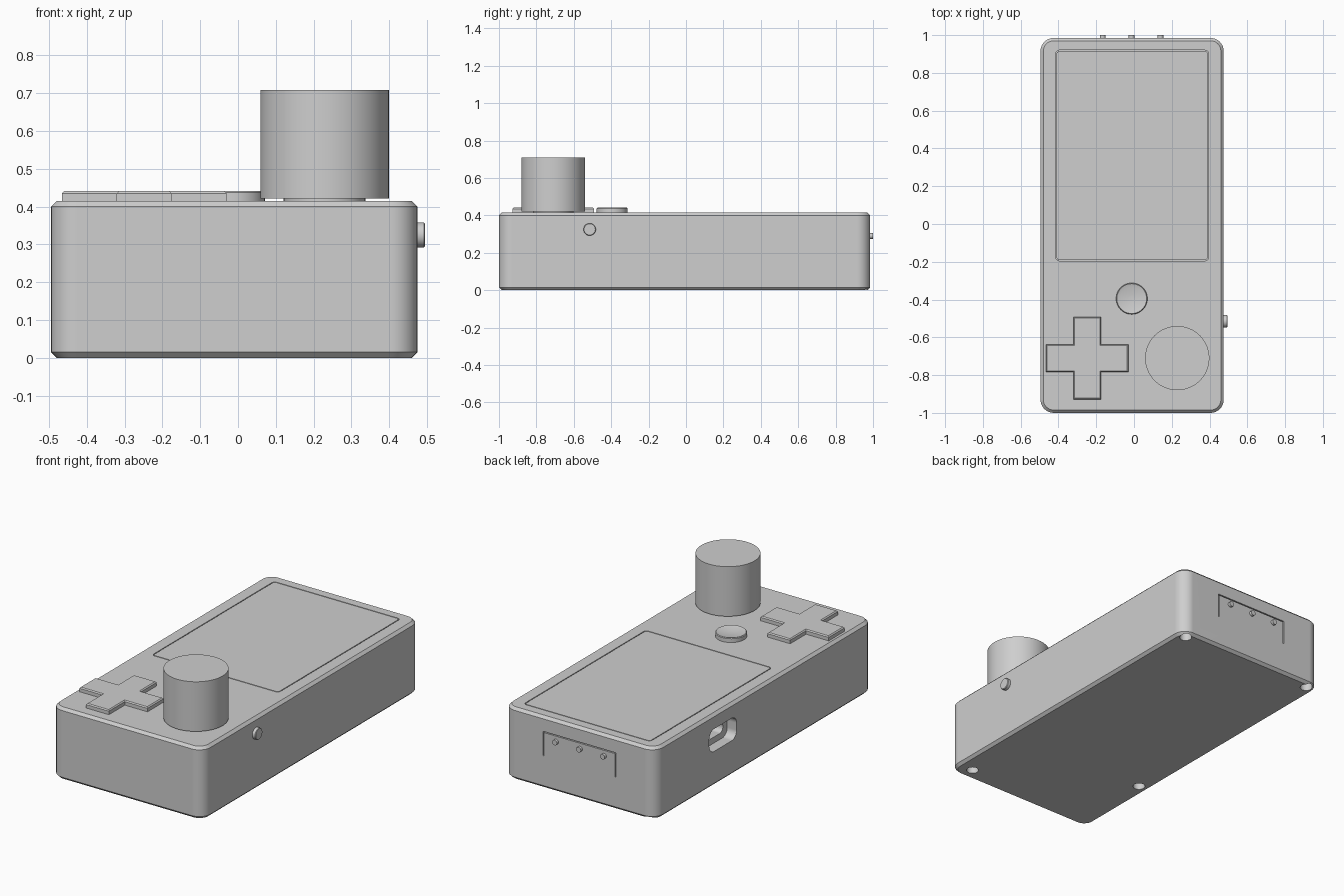
import bpy, bmesh, math
from mathutils import Vector, Matrix

cube = bpy.data.objects.get("Cube")
if cube:
    bpy.data.objects.remove(cube, do_unlink=True)

grey = bpy.data.materials.new("plain grey")
grey.use_nodes = True
tone = (0.62, 0.62, 0.62, 1)
grey.diffuse_color = tone
grey.node_tree.nodes["Principled BSDF"].inputs["Base Color"].default_value = tone


# Outlines: each returns a function giving the outline shrunk by an inset
def rounded_rect(w, h, r, segs=8):
    def outline(inset):
        rad = max(r - inset, 0.001)
        cx, cy = w / 2 - inset - rad, h / 2 - inset - rad
        pts = []
        for k, (sx, sy) in enumerate([(1, 1), (-1, 1), (-1, -1), (1, -1)]):
            for i in range(segs + 1):
                a = (k + i / segs) * math.pi / 2
                pts.append((sx * cx + rad * math.cos(a), sy * cy + rad * math.sin(a)))
        return pts
    return outline


def circle(r, segs=48):
    def outline(inset):
        step = math.tau / segs
        return [((r - inset) * math.cos(i * step), (r - inset) * math.sin(i * step))
                for i in range(segs)]
    return outline


def cross(reach, arm):
    def outline(inset):
        l, s = reach - inset, arm - inset
        quarter = [(l, -s), (l, s), (s, s)]
        pts = []
        for k in range(4):
            turn = Matrix.Rotation(k * math.pi / 2, 2)
            pts += [tuple(turn @ Vector(p)) for p in quarter]
        return pts
    return outline


# Stack of (inset, height) rings closed at both ends, pointing along a direction
def loft(name, outline, levels, centre=(0, 0, 0), direction=None):
    bm = bmesh.new()
    rings = [[bm.verts.new((x, y, z)) for x, y in outline(inset)] for inset, z in levels]
    n = len(rings[0])
    for low, high in zip(rings, rings[1:]):
        for i in range(n):
            j = (i + 1) % n
            bm.faces.new((low[i], low[j], high[j], high[i]))
    bm.faces.new(rings[0][::-1])
    bm.faces.new(rings[-1])
    bmesh.ops.recalc_face_normals(bm, faces=bm.faces)
    if direction:
        turn = Vector(direction).to_track_quat('Z', 'Y').to_matrix().to_4x4()
        bm.transform(turn)
    bm.transform(Matrix.Translation(centre))
    mesh = bpy.data.meshes.new(name)
    bm.to_mesh(mesh)
    bm.free()
    obj = bpy.data.objects.new(name, mesh)
    bpy.context.collection.objects.link(obj)
    mesh.materials.append(grey)
    return obj


def activate(obj):
    bpy.ops.object.select_all(action='DESELECT')
    obj.select_set(True)
    bpy.context.view_layer.objects.active = obj


def smooth(obj):
    activate(obj)
    bpy.ops.object.shade_smooth_by_angle(angle=math.radians(30))
    mod = obj.modifiers.new("even_shading", 'WEIGHTED_NORMAL')
    mod.keep_sharp = True


def cut(target, outline, levels, centre, direction=None):
    cutter = loft("cutter", outline, levels, centre, direction)
    cutter.hide_render = True
    mod = target.modifiers.new("cut", 'BOOLEAN')
    mod.operation, mod.solver, mod.object = 'DIFFERENCE', 'EXACT', cutter
    activate(target)
    bpy.ops.object.modifier_apply(modifier=mod.name)
    bpy.data.objects.remove(cutter, do_unlink=True)


TOP, MID_X = 0.415, -0.01
BACK = 0.985

# Case with chamfered top and bottom rims
case = loft("case", rounded_rect(0.97, 1.985, 0.07),
            [(0.015, 0), (0, 0.015), (0, 0.4), (0.015, TOP)], (MID_X, -0.0075, 0))

# Screen recess
screen_centre = (MID_X, 0.3625, TOP)
cut(case, rounded_rect(0.81, 1.115, 0.02, 4), [(0, -0.01), (0, 0.02)], screen_centre)

# Charging port: wide recess with a narrower socket behind it
port = (-0.495, 0.37, 0.265)
cut(case, rounded_rect(0.25, 0.13, 0.045), [(0, -0.02), (0, 0.06)], port, (1, 0, 0))
cut(case, rounded_rect(0.17, 0.06, 0.028), [(0, 0.03), (0, 0.14)], port, (1, 0, 0))

# Back flap grooves
groove = [(0, -0.02), (0, 0.02)]
cut(case, rounded_rect(0.466, 0.006, 0.001, 1), groove, (MID_X, BACK, 0.325), (0, 1, 0))
for side in (-1, 1):
    cut(case, rounded_rect(0.006, 0.14, 0.001, 1), groove,
        (MID_X + side * 0.23, BACK, 0.257), (0, 1, 0))

# Screw holes underneath
for x, y in [(0.38, -0.92), (0.42, 0.94), (-0.435, 0.945), (-0.43, -0.47)]:
    cut(case, circle(0.033, 24), [(0, -0.02), (0, 0.08)], (x, y, 0))
smooth(case)

# Screen plate, flush with the case
smooth(loft("screen", rounded_rect(0.8, 1.105, 0.015, 4),
            [(0, -0.015), (0, 0)], screen_centre))

# Direction pad
loft("direction_pad", cross(0.218, 0.073),
     [(0, -0.01), (0, 0.02), (0.006, 0.026)], (-0.248, -0.71, TOP))

# Round button with a shallow dished top
dish = [(0.083 * (1 - t), 0.026 - 0.01 * (1 - t * t)) for t in (0.93, 0.75, 0.5, 0.25, 0.08)]
smooth(loft("round_button", circle(0.083),
            [(0, -0.01), (0, 0.022), (0.004, 0.026)] + dish, (-0.012, -0.395, TOP)))

# Knob on its shaft
knob_centre = (0.229, -0.71, TOP)
smooth(loft("knob_shaft", circle(0.108), [(0, -0.01), (0, 0.02)], knob_centre))
smooth(loft("knob", circle(0.17, 64), [(0, 0.007), (0, 0.294)], knob_centre))

# Side button
smooth(loft("side_button", circle(0.033, 32), [(0, -0.02), (0, 0.017), (0.003, 0.02)],
            (0.475, -0.515, 0.325), (1, 0, 0)))

# Indicator lights on the back
for i in (-1, 0, 1):
    smooth(loft("indicator_light", circle(0.015, 20), [(0, -0.02), (0, 0.015)],
                (MID_X - 0.003 + i * 0.153, BACK, 0.29), (0, 1, 0)))
